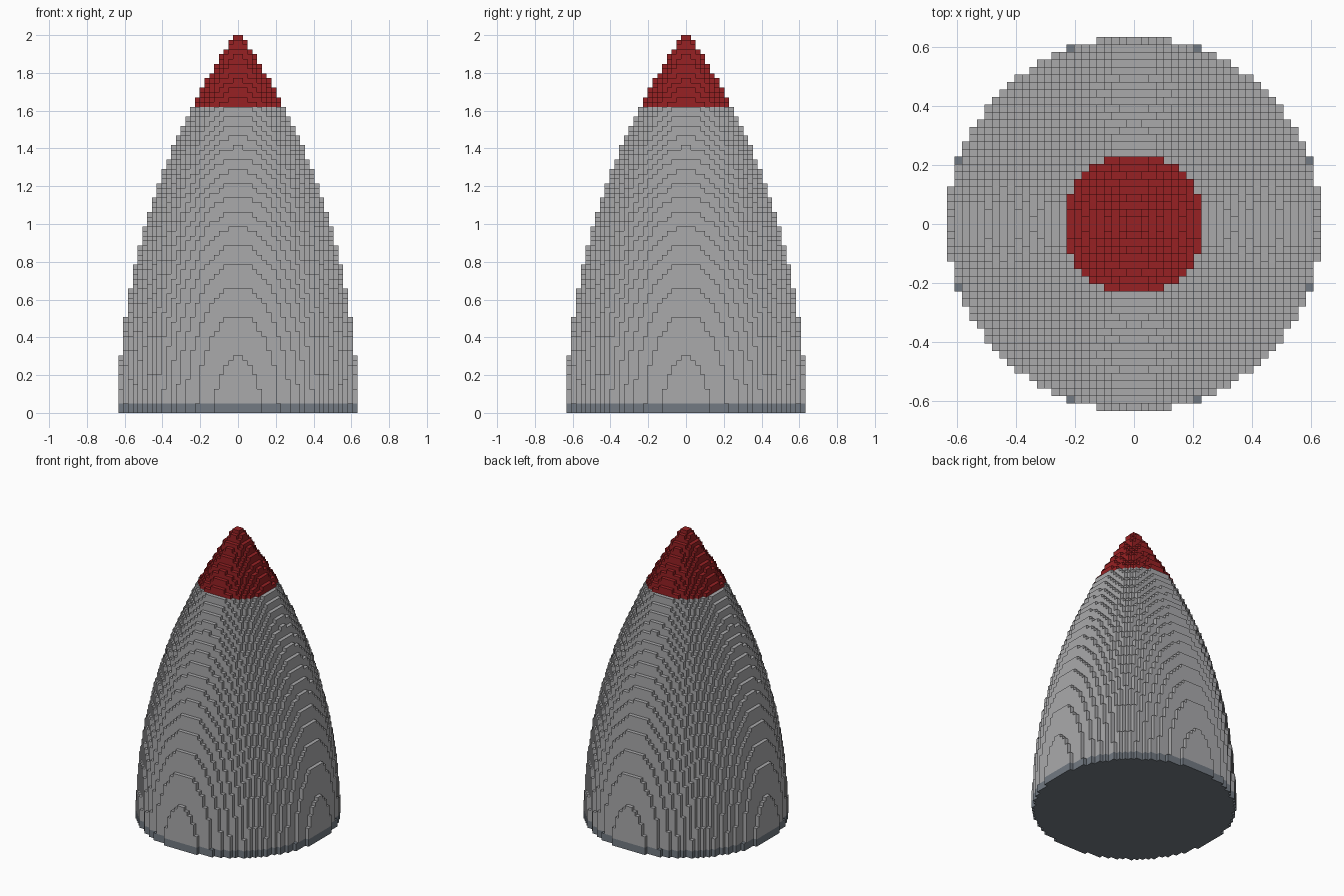
import bpy
import bmesh
from math import hypot, sqrt

cube = bpy.data.objects.get("Cube")
if cube:
    bpy.data.objects.remove(cube, do_unlink=True)

# Pointed arch profile, measured in blocks
LAYERS, RADIUS, LENGTH = 79, 25, 80
UNIT = 2 / LAYERS
ARC = (RADIUS ** 2 + LENGTH ** 2) / (2 * RADIUS)


def radius_at(z):
    return sqrt(ARC ** 2 - z ** 2) + RADIUS - ARC


def column_height(i, j):
    """Number of stacked blocks in the column at grid cell i, j."""
    distance = hypot(i + 0.5, j + 0.5)
    return sum(radius_at(k + 0.5) >= distance for k in range(LAYERS))


cells = range(-RADIUS - 1, RADIUS + 1)
heights = {(i, j): column_height(i, j) for i in cells for j in cells}


def make_material(name, color):
    mat = bpy.data.materials.new(name)
    mat.use_nodes = True
    mat.diffuse_color = (*color, 1)
    mat.node_tree.nodes["Principled BSDF"].inputs["Base Color"].default_value = (*color, 1)
    return mat


def make_part(name, low, high, mat):
    """Outer block faces of the body between two layer numbers."""
    bm = bmesh.new()

    def quad(*corners):
        bm.faces.new([bm.verts.new([c * UNIT for c in p]) for p in corners])

    for (i, j), height in heights.items():
        if height <= low:
            continue
        ring = [(i, j), (i + 1, j), (i + 1, j + 1), (i, j + 1)]
        top = min(high, height)
        # Step on top of the column, and underside of the lowest part
        if height <= high:
            quad(*[(x, y, height) for x, y in ring])
        if low == 0:
            quad(*[(x, y, 0) for x, y in reversed(ring)])
        # Side walls rising above lower neighbours
        neighbours = [(i, j - 1), (i + 1, j), (i, j + 1), (i - 1, j)]
        for n, cell in enumerate(neighbours):
            bottom = max(low, heights.get(cell, 0))
            if bottom < top:
                a, b = ring[n], ring[(n + 1) % 4]
                quad((*a, bottom), (*b, bottom), (*b, top), (*a, top))

    bmesh.ops.remove_doubles(bm, verts=bm.verts, dist=UNIT / 100)
    mesh = bpy.data.meshes.new(name)
    bm.to_mesh(mesh)
    bm.free()
    mesh.materials.append(mat)
    bpy.context.collection.objects.link(bpy.data.objects.new(name, mesh))


# Base ring, main shell and tip
make_part("base_ring", 0, 2, make_material("slate grey", (0.17, 0.195, 0.225)))
make_part("cone_body", 2, 64, make_material("light grey", (0.40, 0.40, 0.41)))
make_part("cone_tip", 64, LAYERS, make_material("dark red", (0.31, 0.015, 0.017)))
